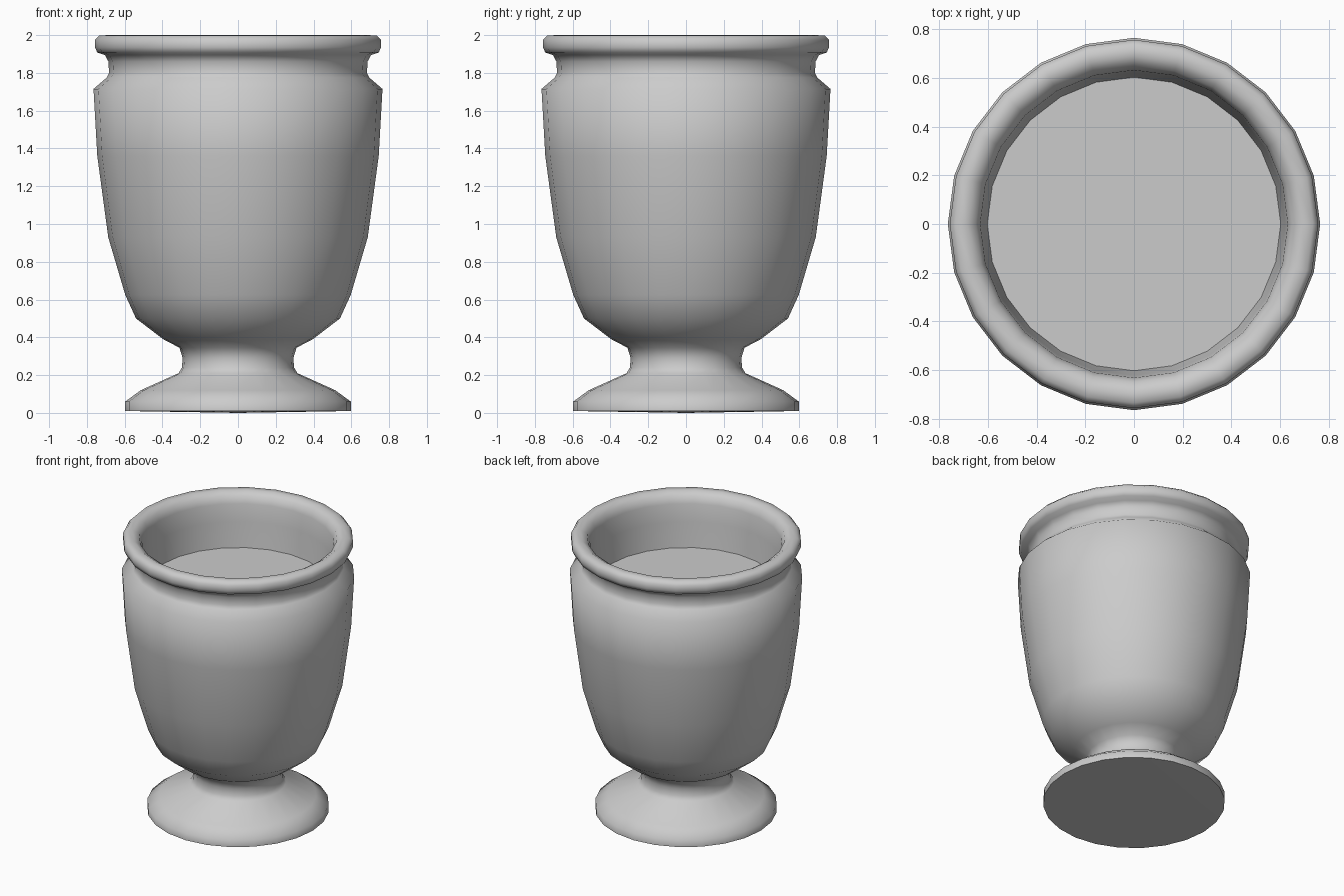
import bpy, bmesh, math

cube = bpy.data.objects.get("Cube")
if cube:
    bpy.data.objects.remove(cube, do_unlink=True)

SIDES = 24

# Single flat colour
grey = bpy.data.materials.new("plain_grey")
grey.use_nodes = True
colour = (0.6, 0.6, 0.6, 1)
grey.diffuse_color = colour
grey.node_tree.nodes["Principled BSDF"].inputs["Base Color"].default_value = colour


def lathe(name, profile, sharp_angle):
    """Revolve a (radius, height) profile about z; radius 0 makes a pole."""
    bm = bmesh.new()
    verts = [bm.verts.new((r, 0, z)) for r, z in profile]
    edges = [bm.edges.new(pair) for pair in zip(verts, verts[1:])]
    bmesh.ops.spin(bm, geom=verts + edges, cent=(0, 0, 0), axis=(0, 0, 1),
                   angle=math.tau, steps=SIDES, use_duplicate=False)
    bmesh.ops.remove_doubles(bm, verts=bm.verts, dist=0.0005)
    bmesh.ops.recalc_face_normals(bm, faces=bm.faces)
    mesh = bpy.data.meshes.new(name)
    bm.to_mesh(mesh)
    bm.free()
    mesh.materials.append(grey)
    obj = bpy.data.objects.new(name, mesh)
    bpy.context.collection.objects.link(obj)
    bpy.ops.object.select_all(action="DESELECT")
    obj.select_set(True)
    bpy.context.view_layer.objects.active = obj
    bpy.ops.object.shade_smooth_by_angle(angle=math.radians(sharp_angle))
    return obj


foot = [(0, 0), (0.597, 0.01), (0.597, 0.06), (0.515, 0.12), (0.315, 0.21),
        (0.297, 0.24), (0.293, 0.29), (0.31, 0.345)]
bowl = [(0.396, 0.39), (0.54, 0.5), (0.597, 0.625), (0.687, 0.93),
        (0.745, 1.36), (0.765, 1.715)]
neck = [(0.695, 1.775), (0.683, 1.80), (0.686, 1.86), (0.705, 1.895)]
rim = [(0.745, 1.908), (0.757, 1.935), (0.757, 1.975), (0.735, 1.997),
       (0.69, 2.0), (0.65, 1.975), (0.632, 1.925)]
inside = [(0.622, 1.8), (0.603, 1.62), (0, 1.62)]

lathe("urn", foot + bowl + neck + rim + inside, 62)
